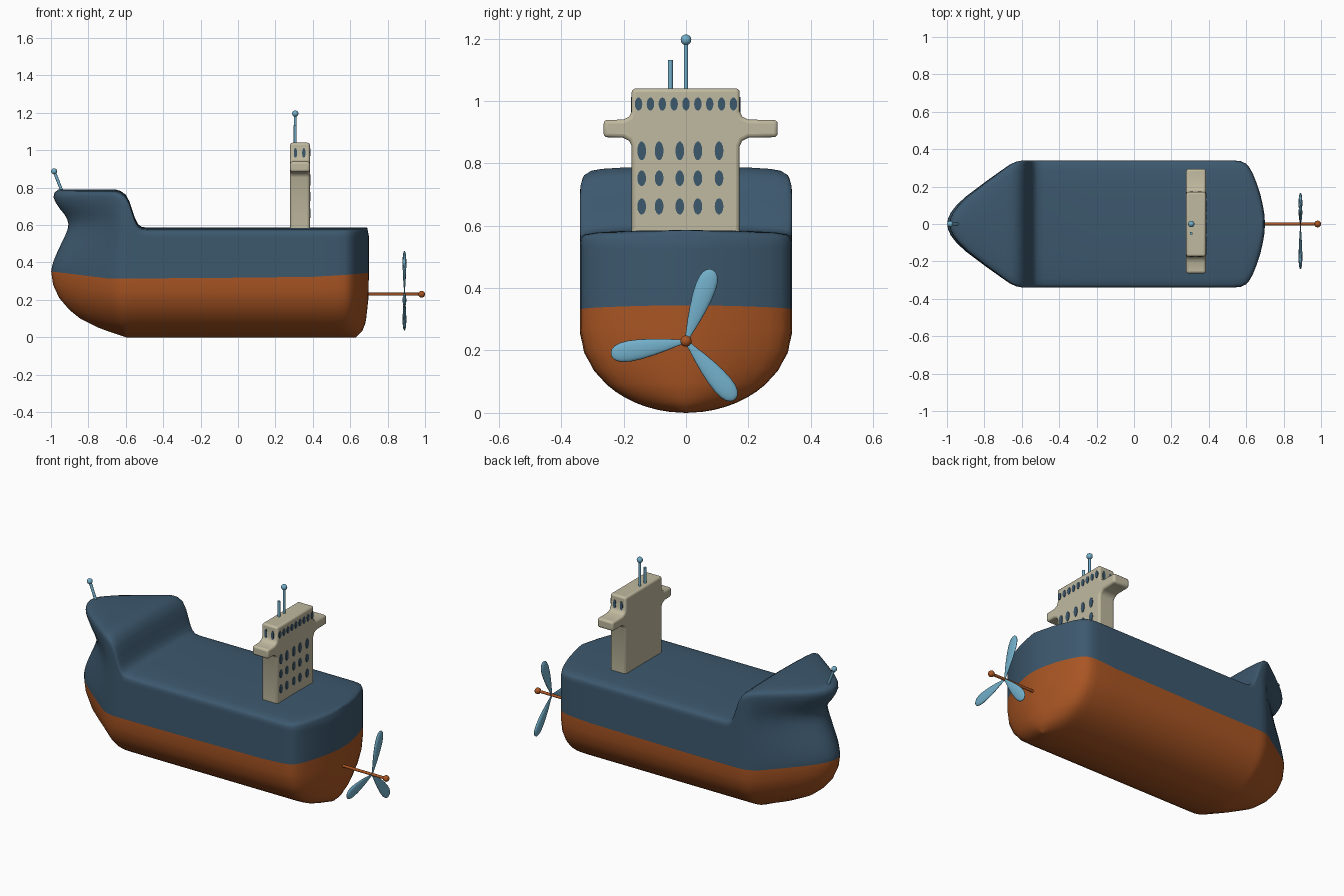
import bpy, bmesh, math
from mathutils import Matrix, Vector

if "Cube" in bpy.data.objects:
    bpy.data.objects.remove(bpy.data.objects["Cube"])


def material(name, r, g, b):
    m = bpy.data.materials.new(name)
    m.diffuse_color = (r, g, b, 1)
    m.use_nodes = True
    m.node_tree.nodes["Principled BSDF"].inputs["Base Color"].default_value = m.diffuse_color
    return m


BLUE = material("navy_blue", 0.046, 0.098, 0.155)
RUST = material("rust_orange", 0.40, 0.092, 0.017)
CREAM = material("cream", 0.53, 0.49, 0.35)
SKY = material("light_blue", 0.17, 0.43, 0.59)


def make(name, bm, *mats, angle=40):
    bmesh.ops.recalc_face_normals(bm, faces=bm.faces)
    me = bpy.data.meshes.new(name)
    bm.to_mesh(me)
    bm.free()
    for m in mats:
        me.materials.append(m)
    me.shade_smooth()
    me.set_sharp_from_angle(angle=math.radians(angle))
    ob = bpy.data.objects.new(name, me)
    bpy.context.collection.objects.link(ob)
    return ob


def lerp(pts, t):
    if t <= pts[0][0]:
        return pts[0][1]
    for (a, va), (b, vb) in zip(pts, pts[1:]):
        if t <= b:
            return va + (vb - va) * (t - a) / (b - a)
    return pts[-1][1]


def smooth(pts, t):
    """Average of nearby samples rounds off the polyline corners."""
    return sum(lerp(pts, t + d) for d in (-0.02, -0.01, 0, 0.01, 0.02)) / 5


# ---- hull: waterlines stacked from keel to deck centreline, then mirrored
BOW = [(0, -0.60), (0.02, -0.66), (0.05, -0.745), (0.1, -0.845), (0.17, -0.93), (0.25, -0.982),
       (0.34, -1.002), (0.40, -0.99), (0.47, -0.96), (0.54, -0.925), (0.60, -0.902),
       (0.65, -0.92), (0.70, -0.965), (0.75, -0.988), (0.775, -0.98), (0.79, -0.96)]
STERN = [(0, 0.63), (0.03, 0.663), (0.08, 0.683), (0.2, 0.697), (0.35, 0.70), (0.54, 0.70), (0.59, 0.69)]
TOP = [(-1, 0.79), (-0.66, 0.79), (-0.63, 0.782), (-0.60, 0.762), (-0.58, 0.725), (-0.565, 0.68),
       (-0.55, 0.635), (-0.535, 0.605), (-0.515, 0.59), (-0.48, 0.586), (0.7, 0.586)]
PAINT = [(-1, 0.352), (-0.7, 0.315), (-0.3, 0.315), (0.4, 0.323), (0.6, 0.335), (0.7, 0.345)]
PLAN = [(-1, 0), (-0.995, 0.03), (-0.98, 0.062), (-0.95, 0.1), (-0.9, 0.147), (-0.8, 0.222),
        (-0.7, 0.293), (-0.66, 0.32), (-0.63, 0.333), (-0.60, 0.339), (-0.58, 0.34), (-0.565, 0.34),
        (-0.55, 0.34), (-0.535, 0.34), (-0.515, 0.34), (-0.48, 0.34), (-0.2, 0.34), (0.1, 0.34),
        (0.4, 0.34), (0.53, 0.34), (0.57, 0.336), (0.595, 0.325), (0.615, 0.305), (0.635, 0.27),
        (0.655, 0.22), (0.675, 0.16), (0.69, 0.095), (0.698, 0.045), (0.70, 0)]
LOWER = [0, 0.01, 0.03, 0.06, 0.1, 0.15, 0.21, 0.28, 0.42, 0.6, 0.8, 1]   # fraction of paint line
SIDE = [i / 14 for i in range(1, 15)]                                      # paint line to deck edge
DECK = [(0.995, 0.03), (0.98, 0.02), (0.95, 0.014), (0.85, 0.008), (0.6, 0.003), (0.3, 0.001), (0, 0)]


def hull_point(xn, yn, z, breadth):
    if xn < -0.6:
        x = -0.6 + (xn + 0.6) / 0.4 * (-0.6 - (smooth if 0.3 < z < 0.73 else lerp)(BOW, z))
    elif xn > 0.5:
        x = 0.5 + (xn - 0.5) / 0.2 * (lerp(STERN, z) - 0.5)
    else:
        x = xn
    bilge = math.sqrt(max(0, 1 - max(0, 1 - z / 0.27) ** 2))
    return (x, yn * bilge * breadth, z)


bm = bmesh.new()
columns = []
for xn, yn in PLAN:
    top, paint = lerp(TOP, xn), lerp(PAINT, xn)
    edge = top - 0.045
    col = [hull_point(xn, yn, f * paint, 1) for f in LOWER]
    col += [hull_point(xn, yn, paint + f * (edge - paint), 1) for f in SIDE]
    col += [hull_point(xn, yn, top - drop, b) for b, drop in DECK]
    columns.append([bm.verts.new(p) for p in col])
for a, b in zip(columns, columns[1:]):
    for i in range(len(a) - 1):
        f = bm.faces.new((a[i], b[i], b[i + 1], a[i + 1]))
        f.material_index = 1 if i < len(LOWER) - 1 else 0
bmesh.ops.mirror(bm, geom=bm.verts[:] + bm.edges[:] + bm.faces[:], axis='Y', merge_dist=1e-5)
bmesh.ops.remove_doubles(bm, verts=bm.verts, dist=1e-5)
make("hull", bm, BLUE, RUST, angle=50)

# ---- bridge tower with wings: one outline extruded along x
X0, X1 = 0.279, 0.384


def wing_side(wall, tip):
    s = 1 if tip > 0 else -1
    return [(wall, 0.56), (wall, 0.855), (wall + s * 0.008, 0.872), (wall + s * 0.028, 0.882), (tip, 0.884),
            (tip, 0.939), (wall + s * 0.028, 0.94), (wall + s * 0.008, 0.95), (wall, 0.967), (wall, 1.04)]


bm = bmesh.new()
outline = wing_side(0.172, 0.294) + wing_side(-0.174, -0.264)[::-1]
face = bm.faces.new([bm.verts.new((X0, y, z)) for y, z in outline])
ext = bmesh.ops.extrude_face_region(bm, geom=[face])
bmesh.ops.translate(bm, vec=(X1 - X0, 0, 0), verts=[v for v in ext['geom'] if isinstance(v, bmesh.types.BMVert)])
tower = make("bridge_tower", bm, CREAM)
bev = tower.modifiers.new("round_edges", 'BEVEL')
bev.width, bev.segments = 0.012, 3
bev.limit_method, bev.angle_limit = 'ANGLE', math.radians(60)

# ---- windows: thin oval plates
bm = bmesh.new()


def window(pos, axis, w, h):
    turn = Matrix.Rotation(math.pi / 2, 4, axis)
    size = Matrix.Diagonal((1, w / 2, h / 2, 1) if axis == 'Y' else (w / 2, 1, h / 2, 1))
    bmesh.ops.create_cone(bm, cap_ends=True, segments=14, radius1=1, radius2=1, depth=0.006,
                          matrix=Matrix.Translation(pos) @ size @ turn)


for z, h in ((0.84, 0.06), (0.752, 0.05), (0.662, 0.052)):
    for y in (-0.142, -0.086, -0.02, 0.038, 0.106):
        window((X1, y, z), 'Y', 0.028, h)
for i in range(9):
    window((X1, -0.152 + i * 0.038, 0.99), 'Y', 0.024, 0.042)
for y in (-0.174, 0.172):
    for x in (0.307, 0.352):
        window((x, y, 0.985), 'X', 0.018, 0.055)
make("windows", bm, BLUE)


# ---- rods with optional ball ends
def rod(name, a, b, r, ball, mat):
    a, b = Vector(a), Vector(b)
    d = b - a
    bm = bmesh.new()
    bmesh.ops.create_cone(bm, cap_ends=True, segments=16, radius1=r, radius2=r, depth=d.length,
                          matrix=Matrix.Translation((a + b) / 2) @ d.to_track_quat('Z', 'Y').to_matrix().to_4x4())
    if ball:
        bmesh.ops.create_uvsphere(bm, u_segments=20, v_segments=12, radius=ball, matrix=Matrix.Translation(b))
    make(name, bm, mat)


rod("main_mast", (0.306, 0, 1.02), (0.306, 0, 1.196), 0.007, 0.017, SKY)
rod("short_mast", (0.306, -0.05, 1.02), (0.306, -0.05, 1.132), 0.008, 0, SKY)
rod("bow_pole", (-0.935, 0, 0.765), (-0.983, 0, 0.887), 0.008, 0.016, SKY)
rod("propeller_shaft", (0.64, 0, 0.23), (0.982, 0, 0.23), 0.008, 0.018, RUST)

# ---- propeller: three flattened paddle blades
BLADE = [(0, 0.006), (0.03, 0.011), (0.07, 0.02), (0.11, 0.027), (0.15, 0.032), (0.185, 0.0335),
         (0.21, 0.031), (0.228, 0.025), (0.239, 0.016), (0.244, 0.006)]
for n, deg in enumerate((70, 190, 310)):
    bm = bmesh.new()
    rings = []
    for r, w in BLADE:
        ring = []
        for k in range(16):
            a = k * math.tau / 16
            ring.append(bm.verts.new((0.3 * w * math.sin(a), r, w * math.cos(a))))
        rings.append(ring)
    for p, q in zip(rings, rings[1:]):
        for k in range(16):
            bm.faces.new((p[k], p[(k + 1) % 16], q[(k + 1) % 16], q[k]))
    bm.faces.new(rings[0])
    bm.faces.new(rings[-1])
    bm.transform(Matrix.Translation((0.89, 0, 0.23)) @ Matrix.Rotation(math.radians(deg), 4, 'X'))
    make(f"propeller_blade_{n + 1}", bm, SKY, angle=70)
